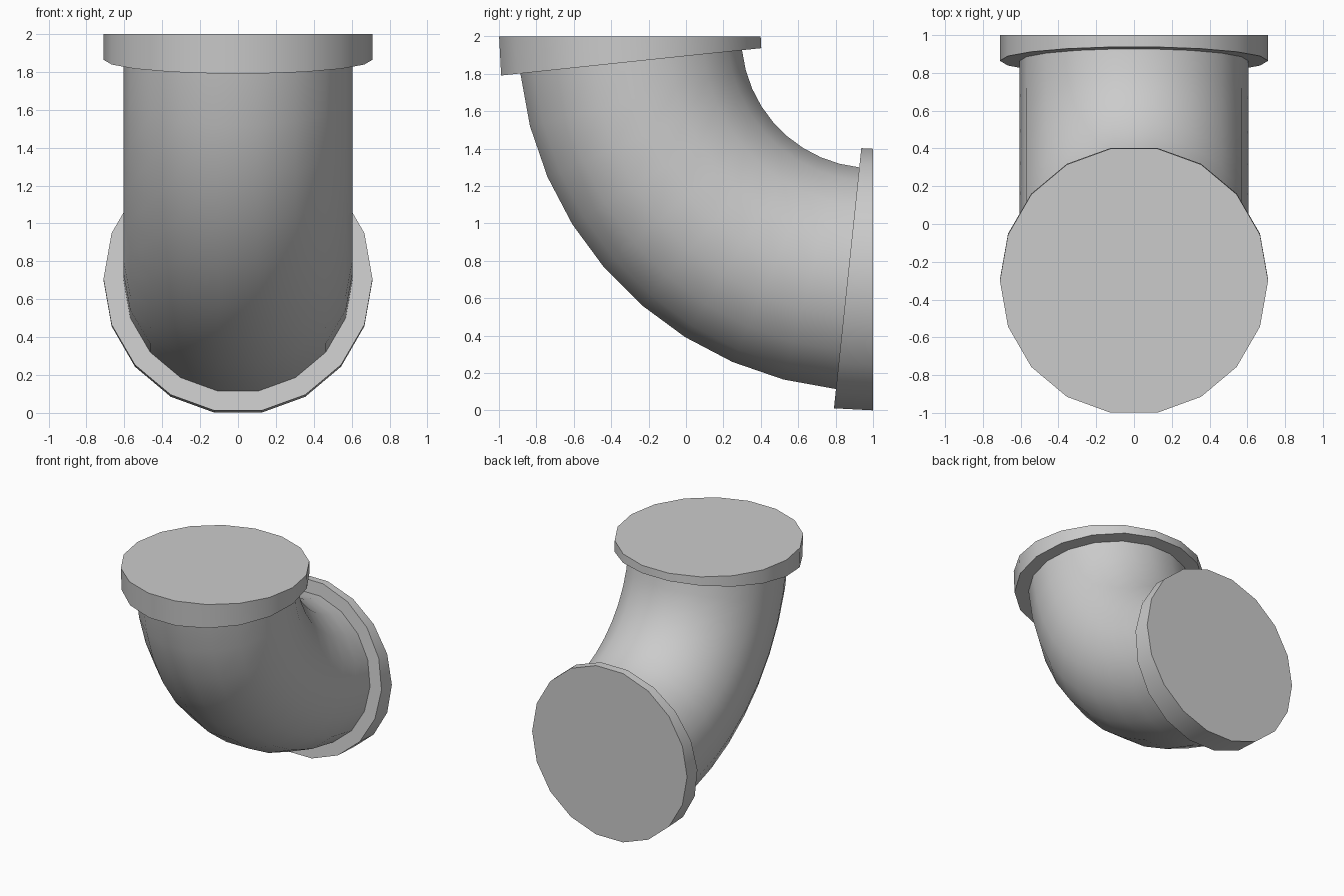
import bpy, bmesh
from math import radians, sin, cos, pi
from mathutils import Vector

if "Cube" in bpy.data.objects:
    bpy.data.objects.remove(bpy.data.objects["Cube"])

SIDES = 18            # sides of the round section
BEND = 1.30           # radius of the bend centreline
PIPE_R, FLANGE_R = 0.605, 0.71
COLLAR = 6            # degrees of the bend covered by each flange
STEPS = 9             # pipe segments between the flanges


def add_ring(bm, deg, r):
    """Ring of vertices on the bend, which turns about y=1, z=2."""
    a = radians(deg)
    out = Vector((0, -cos(a), -sin(a)))
    origin = Vector((0, 1, 2)) + out * BEND
    return [bm.verts.new(origin + Vector((r * cos(t), 0, 0)) + out * (r * sin(t)))
            for t in (2 * pi * i / SIDES for i in range(SIDES))]


# Sections: top flange, swept pipe, end flange
span = 90 - 2 * COLLAR
sections = [(0, FLANGE_R), (COLLAR, FLANGE_R)]
sections += [(COLLAR + span * i / STEPS, PIPE_R) for i in range(STEPS + 1)]
sections += [(90 - COLLAR, FLANGE_R), (90, FLANGE_R)]

bm = bmesh.new()
rings = [add_ring(bm, d, r) for d, r in sections]
for a, b in zip(rings, rings[1:]):
    for i in range(SIDES):
        j = (i + 1) % SIDES
        bm.faces.new((a[i], a[j], b[j], b[i]))

# Flat end caps
bm.faces.new(rings[0])
bm.faces.new(rings[-1])
bmesh.ops.recalc_face_normals(bm, faces=bm.faces)

mesh = bpy.data.meshes.new("flanged_pipe_elbow")
bm.to_mesh(mesh)
bm.free()
elbow = bpy.data.objects.new("flanged_pipe_elbow", mesh)
bpy.context.collection.objects.link(elbow)

# Smooth round walls, crisp flange edges
bpy.context.view_layer.objects.active = elbow
elbow.select_set(True)
bpy.ops.object.shade_smooth_by_angle(angle=radians(30))
